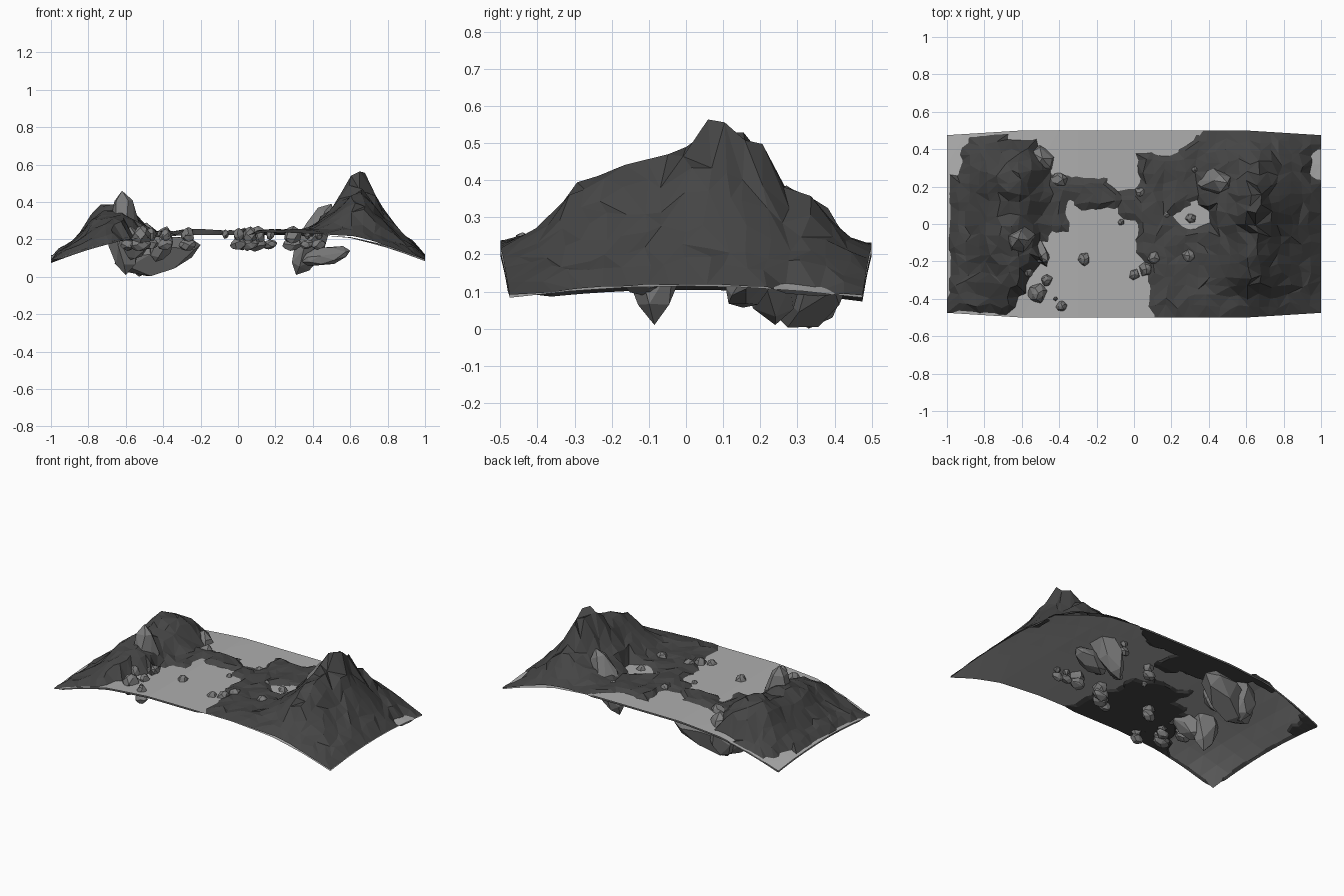
import bpy, bmesh, math, random
from mathutils import Vector, noise

if "Cube" in bpy.data.objects:
    bpy.data.objects.remove(bpy.data.objects["Cube"])

random.seed(4)

def material(name, g):
    m = bpy.data.materials.new(name)
    m.diffuse_color = (g, g, g, 1)
    m.use_nodes = True
    m.node_tree.nodes["Principled BSDF"].inputs["Base Color"].default_value = m.diffuse_color
    return m

SAND = material("pale_ground", 0.42)
STONE = material("grey_stone", 0.2)
CLIFF = material("dark_cliff", 0.06)

def lerp(pts, x):
    """Piecewise linear profile."""
    if x <= pts[0][0]:
        return pts[0][1]
    for (a, p), (b, q) in zip(pts, pts[1:]):
        if x <= b:
            return p + (q - p) * (x - a) / (b - a)
    return pts[-1][1]

def inside(poly, x, y):
    r = False
    for (ax, ay), (bx, by) in zip(poly, poly[1:] + poly[:1]):
        if (ay > y) != (by > y) and x < ax + (bx - ax) * (y - ay) / (by - ay):
            r = not r
    return r

def finish(name, bm, mat):
    me = bpy.data.meshes.new(name)
    bm.to_mesh(me)
    bm.free()
    ob = bpy.data.objects.new(name, me)
    me.materials.append(mat)
    bpy.context.collection.objects.link(ob)

# shared arched ground profile
ARCH = [(0, .232), (.3, .232), (.6, .212), (.8, .168), (1, .115)]

def ground(x, y):
    return lerp(ARCH, abs(x)) - .035 * abs(y / .5) ** 2 * abs(x) ** 4

def half_depth(x):
    return .5 - .025 * max(0, (abs(x) - .6) / .4)

def sheet(name, nx, ny, jitter, height, mat):
    bm = bmesh.new()
    rows = []
    for i in range(nx + 1):
        row = []
        for j in range(ny + 1):
            x, y = -1 + 2 * i / nx, -.5 + j / ny
            if 0 < i < nx:
                x += random.uniform(-jitter, jitter)
            if 0 < j < ny:
                y += random.uniform(-jitter, jitter)
            y *= half_depth(x) / .5
            row.append(bm.verts.new((x, y, height(x, y))))
        rows.append(row)
    for i in range(nx):
        for j in range(ny):
            a, b, c, d = rows[i][j], rows[i+1][j], rows[i+1][j+1], rows[i][j+1]
            if jitter and random.random() < .5:
                bm.faces.new((a, b, d))
                bm.faces.new((b, c, d))
            else:
                bm.faces.new((a, b, c))
                bm.faces.new((a, c, d))
    finish(name, bm, mat)

# pale arched floor
sheet("ground_sheet", 20, 6, 0, ground, SAND)

# places where the pale floor shows through the cliff terrain
CLEARINGS = [
    [(-.68, -.6), (.06, -.6), (.1, -.27), (.04, -.2), (.02, .03), (-.35, .12),
     (-.36, 0), (-.53, -.1), (-.48, -.2), (-.6, -.3)],
    [(-.62, .6), (.42, .6), (.25, .39), (.05, .36), (.03, .15), (-.2, .24),
     (-.42, .26), (-.56, .42)],
    [(.22, .06), (.33, .12), (.42, .08), (.42, -.04), (.3, -.03)],
    [(-1.1, .6), (-1.1, -.6), (-.97, -.3), (-.98, .05), (-.93, .3), (-.85, .44), (-.6, .45), (-.6, .6)],
    [(-.95, -.45), (-.7, -.49), (-.5, -.48), (-.5, -.6), (-.95, -.6)],
    [(.88, .4), (.92, .24), (1.1, .22), (1.1, .42)],
]
# ridges: cross profile along x, crest height along y
RIGHT_X = [(.36, 0), (.5, .38), (.6, .82), (.67, 1), (.72, .72), (.8, .4), (.9, .17), (1, 0)]
RIGHT_Y = [(-.5, .01), (-.38, .06), (-.3, .19), (-.2, .25), (-.05, .28), (.07, .375),
           (.12, .32), (.22, .27), (.27, .18), (.35, .16), (.42, .04), (.5, .01)]
LEFT_X = [(-.98, 0), (-.86, .2), (-.77, .75), (-.7, 1), (-.62, .9), (-.54, .5), (-.47, 0)]
LEFT_Y = [(-.5, .01), (-.38, .05), (-.25, .11), (-.1, .16), (0, .14), (.15, .17),
          (.27, .2), (.37, .13), (.45, 0)]

def terrain(x, y):
    n = noise.noise(Vector((x * 7, y * 7, 3)))
    sway = .035 * noise.noise(Vector((y * 6, 1.7, x)))
    ridge = (lerp(RIGHT_X, x) * lerp(RIGHT_Y, y) + lerp(LEFT_X, x + sway) * lerp(LEFT_Y, y))
    if any(inside(p, x, y) for p in CLEARINGS):
        return ground(x, y) - .01
    edge = .3 if abs(y) > .46 or abs(x) > .98 else 1
    bump = random.uniform(.008, .024) + .008 * n
    return ground(x, y) + bump * edge + ridge * (1 + .15 * n + random.uniform(-.1, .06))

# dark cliffs
sheet("cliff_terrain", 36, 18, .017, terrain, CLIFF)

# faceted rock stretched between two tips
def rock(name, a, b, r):
    a, b = Vector(a), Vector(b)
    rot = (b - a).to_track_quat('Z', 'Y')
    bm = bmesh.new()
    bm.verts.new(a)
    bm.verts.new(b)
    for t, w in ((.12, .6), (.35, 1), (.62, .98), (.88, .6)):
        start = random.uniform(0, 6.28)
        for k in range(5):
            ang = start + k * math.tau / 5 + random.uniform(-.3, .3)
            rad = r * w * random.uniform(.88, 1.12)
            v = a.lerp(b, t) + rot @ Vector((rad * math.cos(ang), rad * math.sin(ang), 0))
            v.z = max(v.z, 0)
            bm.verts.new(v)
    bmesh.ops.convex_hull(bm, input=bm.verts[:])
    loose = [v for v in bm.verts if not v.link_faces]
    bmesh.ops.delete(bm, geom=loose, context='VERTS')
    bmesh.ops.dissolve_limit(bm, angle_limit=.2, verts=bm.verts[:], edges=bm.edges[:])
    finish(name, bm, STONE)

# large tilted rocks piercing the ground
rock("left_spire", (-.6, -.085, .01), (-.62, -.08, .46), .085)
rock("left_spire_shoulder", (-.62, -.06, .1), (-.46, -.2, .25), .065)
rock("left_back_boulder", (-.66, .25, .07), (-.2, .41, .17), .1)
rock("left_back_tip", (-.53, .33, 0), (-.49, .35, .29), .1)
rock("left_back_slab", (-.44, .22, .08), (-.38, .24, .27), .06)
rock("right_spire", (.31, .24, .01), (.5, .22, .39), .085)
rock("right_spire_foot", (.34, .14, .08), (.6, .19, .14), .055)

# scattered small rocks: x, y, size; their wider roots hang below the floor
SMALL = [(.03, .17, .028), (-.07, .01, .016), (.17, .05, .02), (.3, .03, .025), (.32, .29, .018),
         (.29, -.17, .04), (.43, -.18, .02), (.37, -.17, .018), (.1, -.18, .04), (.06, -.24, .036),
         (0, -.27, .026), (-.27, -.19, .032), (-.47, -.3, .027), (-.52, -.37, .045),
         (-.39, -.44, .025), (-.42, -.4, .01), (-.58, -.25, .035)]
for i, (x, y, s) in enumerate(SMALL):
    rock(f"small_rock_{i + 1}", (x, y, .228 - 1.6 * s), (x + .2 * s, y, .24 + .8 * s), 1.15 * s)
    if s > .017:
        w = .025 + .7 * s
        rock(f"small_rock_root_{i + 1}", (x - w, y, .165), (x + w, y, .18), .7 * w)
